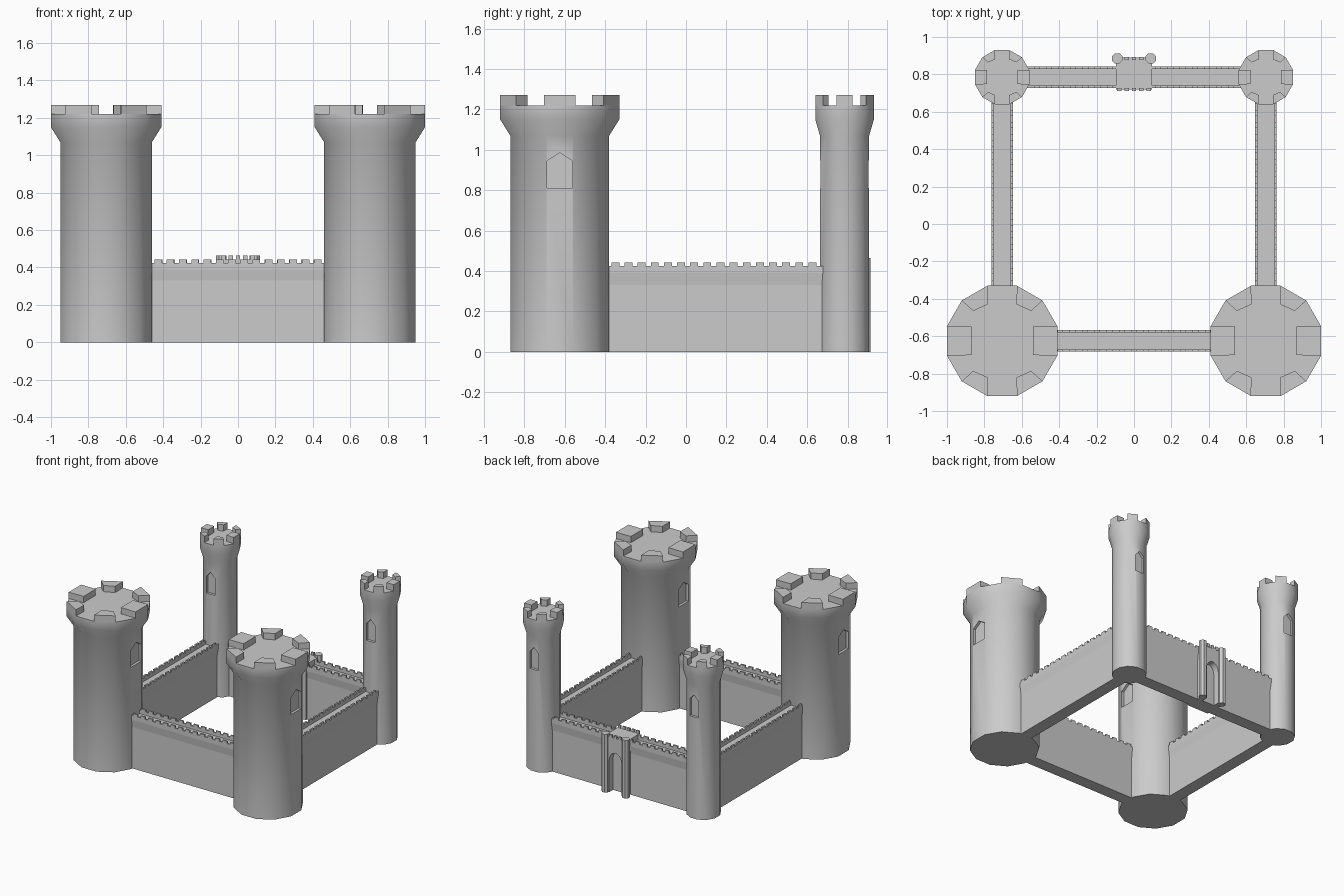
import bpy, bmesh, math
from mathutils import Matrix

cube = bpy.data.objects.get("Cube")
if cube:
    bpy.data.objects.remove(cube, do_unlink=True)

stone = bpy.data.materials.new("grey_stone")
stone.use_nodes = True
GREY = (0.6, 0.6, 0.6, 1)
stone.diffuse_color = GREY
stone.node_tree.nodes["Principled BSDF"].inputs["Base Color"].default_value = GREY


def finish(name, bm):
    bmesh.ops.recalc_face_normals(bm, faces=bm.faces)
    mesh = bpy.data.meshes.new(name)
    bm.to_mesh(mesh)
    bm.free()
    mesh.materials.append(stone)
    ob = bpy.data.objects.new(name, mesh)
    bpy.context.collection.objects.link(ob)
    return ob


def activate(ob):
    bpy.ops.object.select_all(action="DESELECT")
    ob.select_set(True)
    bpy.context.view_layer.objects.active = ob


def smooth(ob):
    activate(ob)
    bpy.ops.object.shade_smooth_by_angle(angle=math.radians(40))


def cut(ob, cutter):
    mod = ob.modifiers.new("cut", "BOOLEAN")
    mod.object = cutter
    mod.operation = "DIFFERENCE"
    mod.solver = "EXACT"
    activate(ob)
    bpy.ops.object.modifier_apply(modifier=mod.name)
    bpy.data.objects.remove(cutter, do_unlink=True)


def prism(bm, points, start, end):
    """Extrude a closed (y, z) outline along x."""
    a = [bm.verts.new((start, y, z)) for y, z in points]
    b = [bm.verts.new((end, y, z)) for y, z in points]
    n = len(points)
    bm.faces.new(a)
    bm.faces.new(b[::-1])
    for i in range(n):
        j = (i + 1) % n
        bm.faces.new((a[i], a[j], b[j], b[i]))


def box(bm, x0, x1, y0, y1, z0, z1):
    prism(bm, [(y0, z0), (y1, z0), (y1, z1), (y0, z1)], x0, x1)


def place(bm, x, y, turn=0):
    m = Matrix.Translation((x, y, 0)) @ Matrix.Rotation(turn, 4, "Z")
    bmesh.ops.transform(bm, matrix=m, verts=bm.verts)


SIDES = 12
FLAT = math.cos(math.pi / SIDES)


def tower(name, x, y, body, head, window, turn):
    bm = bmesh.new()
    rings = []
    for r, z in ((body, 0), (body, 1.07), (head, 1.15), (head, 1.22)):
        ring = []
        for k in range(SIDES):
            a = math.radians(30 * k - 15)
            ring.append(bm.verts.new((r / FLAT * math.cos(a), r / FLAT * math.sin(a), z)))
        rings.append(ring)
    # squarish floor inside the battlements
    s = head / 0.295
    quarter = [(0.165, 0.076), (0.155, 0.16), (0.077, 0.195)]
    right = [(px, -py) for px, py in quarter[::-1]] + quarter
    loop = right[2:] + [(-px, -py) for px, py in right] + right[:2]
    rings.append([bm.verts.new((px * s, py * s, 1.22)) for px, py in loop])
    top = []
    for lo, hi in zip(rings, rings[1:]):
        for k in range(SIDES):
            j = (k + 1) % SIDES
            f = bm.faces.new((lo[k], lo[j], hi[j], hi[k]))
            if hi is rings[-1] and k % 2 == 0:
                top.append(f)
    bm.faces.new(rings[0][::-1])
    bm.faces.new(rings[-1])
    bmesh.ops.recalc_face_normals(bm, faces=bm.faces)
    # battlements on every other side
    for f in top:
        out = bmesh.ops.extrude_face_region(bm, geom=[f])["geom"]
        bmesh.ops.translate(bm, vec=(0, 0, 0.05),
                            verts=[v for v in out if isinstance(v, bmesh.types.BMVert)])
    place(bm, x, y)
    ob = finish(name, bm)
    # recessed pointed windows on two opposite sides
    bm = bmesh.new()
    w = window / 2
    outline = [(-w, 0.81), (w, 0.81), (w, 0.945), (0, 0.985), (-w, 0.945)]
    for side in (-1, 1):
        prism(bm, outline, side * (body - 0.02), side * (body + 0.1))
    place(bm, x, y, turn)
    cut(ob, finish("window_cutter", bm))
    smooth(ob)


for side, word in ((1, "left"), (-1, "right")):
    tower(f"front_{word}_tower", side * 0.705, -0.625, 0.245, 0.295, 0.125, 0)
    tower(f"back_{word}_tower", side * 0.705, 0.785, 0.122, 0.145, 0.075, math.pi / 2)


def wall(name, x, y, length, turn, count):
    bm = bmesh.new()
    h = length / 2
    half = [(0.05, 0), (0.05, 0.33), (0.0575, 0.39), (0.0575, 0.425), (0.045, 0.425), (0.045, 0.4)]
    prism(bm, half + [(-py, pz) for py, pz in half[::-1]], -h - 0.03, h + 0.03)
    # small battlements along both edges
    step = length / count
    for i in range(count):
        cx = -h + (i + 0.5) * step
        for s in (-1, 1):
            box(bm, cx - step * 0.3, cx + step * 0.3, s * 0.045, s * 0.0575, 0.425, 0.442)
    place(bm, x, y, turn)
    finish(name, bm)


wall("front_wall", 0, -0.625, 0.92, 0, 14)
wall("back_wall", 0, 0.785, 1.17, 0, 18)
wall("left_wall", 0.705, 0.138, 1.04, math.pi / 2, 16)
wall("right_wall", -0.705, 0.138, 1.04, math.pi / 2, 16)

# gatehouse with an arched recess
bm = bmesh.new()
box(bm, -0.095, 0.095, 0.72, 0.89, 0, 0.442)
gate = finish("gatehouse", bm)
bm = bmesh.new()
arch = [(-0.055, -0.1), (0.055, -0.1)]
for i in range(9):
    a = math.pi * i / 8
    arch.append((0.055 * math.cos(a), 0.25 + 0.075 * math.sin(a)))
prism(bm, arch, 0.055, 0.2)
place(bm, 0, 0.785, math.pi / 2)
cut(gate, finish("arch_cutter", bm))
smooth(gate)

# gatehouse battlements
bm = bmesh.new()
for i in range(5):
    cx = -0.08 + i * 0.04
    for y0 in (0.712, 0.878):
        box(bm, cx - 0.012, cx + 0.012, y0, y0 + 0.014, 0.435, 0.463)
finish("gate_battlements", bm)

# gate turrets
for side, word in ((1, "left"), (-1, "right")):
    bm = bmesh.new()
    bmesh.ops.create_cone(bm, cap_ends=True, segments=8, radius1=0.03, radius2=0.03,
                          depth=0.463, matrix=Matrix.Translation((0, 0, 0.2315))
                          @ Matrix.Rotation(math.pi / 8, 4, "Z"))
    place(bm, side * 0.09, 0.885)
    smooth(finish(f"gate_{word}_turret", bm))
